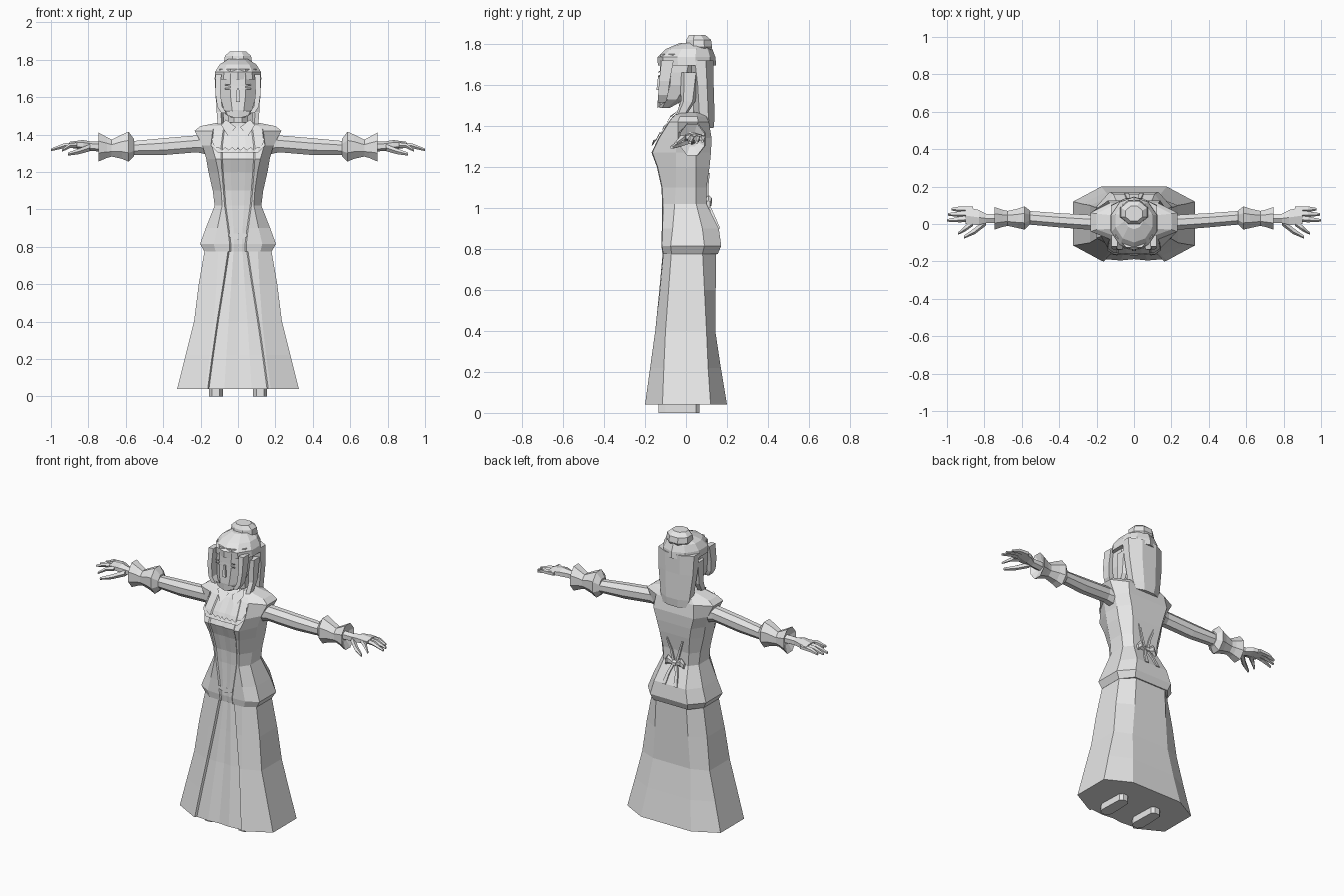
import bpy, bmesh, math

grey = bpy.data.materials.new("light grey")
grey.diffuse_color = (0.8, 0.8, 0.8, 1)


def make(name, verts, faces, mirror=False):
    bm = bmesh.new()
    vs = [bm.verts.new(v) for v in verts]
    for f in faces:
        bm.faces.new([vs[i] for i in f])
    bmesh.ops.recalc_face_normals(bm, faces=bm.faces)
    me = bpy.data.meshes.new(name)
    bm.to_mesh(me)
    bm.free()
    me.materials.append(grey)
    ob = bpy.data.objects.new(name, me)
    bpy.context.collection.objects.link(ob)
    if mirror:
        ob.modifiers.new("mirror", 'MIRROR')
    return ob


def loft(name, rings, mirror=False):
    n, verts = len(rings[0]), [v for r in rings for v in r]
    faces = [(i * n + j, i * n + (j + 1) % n, (i + 1) * n + (j + 1) % n, (i + 1) * n + j)
             for i in range(len(rings) - 1) for j in range(n)]
    faces += [tuple(range(n)), tuple(range(len(verts) - n, len(verts)))]
    return make(name, verts, faces, mirror)


def tube(name, rows, axis='z', n=8, mirror=False):
    """Loft of n-sided rings; each row is x, y, z, half width, half depth."""
    rings, k = [], 1 / math.cos(math.pi / n)
    for x, y, z, a, b in rows:
        ring = []
        for i in range(n):
            t = 2 * math.pi * (i + 0.5) / n
            c, s = a * k * math.cos(t), b * k * math.sin(t)
            ring.append((x, y + c, z + s) if axis == 'x' else (x + c, y + s, z))
        rings.append(ring)
    return loft(name, rings, mirror)


def garment(name, rows, inset):
    """Eight-sided cloth body with a recessed, pleated front panel."""
    rings = []
    for z, panel, wf, w, yf, ysf, ysb, yb in rows:
        half = [(panel * 0.45, yf + inset * 0.4), (panel - 0.007, yf + inset), (panel, yf),
                (wf, yf + 0.004), (w, ysf), (w, ysb), (wf, yb)]
        ring = [(0, yf + inset)] + half + [(0, yb)] + [(-x, y) for x, y in reversed(half)]
        rings.append([(x, y, z) for x, y in ring])
    return loft(name, rings)


# Long flared skirt: z, panel, front width, width, front, side front, side back, back
garment("skirt", [
    (0.04, 0.162, 0.175, 0.325, -0.20, -0.115, 0.12, 0.20),
    (0.22, 0.138, 0.15, 0.28, -0.175, -0.108, 0.108, 0.17),
    (0.40, 0.112, 0.13, 0.235, -0.15, -0.10, 0.10, 0.143),
    (0.60, 0.08, 0.115, 0.21, -0.13, -0.085, 0.09, 0.145),
    (0.80, 0.05, 0.105, 0.175, -0.112, -0.07, 0.08, 0.148)], 0.012)

# Fitted jacket with a flared hem
garment("jacket", [
    (0.775, 0.045, 0.12, 0.18, -0.115, -0.07, 0.08, 0.155),
    (0.815, 0.045, 0.13, 0.203, -0.12, -0.075, 0.09, 0.172),
    (0.90, 0.055, 0.11, 0.172, -0.118, -0.065, 0.08, 0.16),
    (1.02, 0.072, 0.085, 0.125, -0.116, -0.055, 0.05, 0.10),
    (1.10, 0.078, 0.09, 0.135, -0.12, -0.05, 0.05, 0.10),
    (1.20, 0.086, 0.105, 0.158, -0.142, -0.05, 0.05, 0.115),
    (1.27, 0.09, 0.12, 0.17, -0.168, -0.05, 0.05, 0.122),
    (1.34, 0.09, 0.14, 0.19, -0.135, -0.04, 0.055, 0.125),
    (1.42, 0.08, 0.13, 0.232, -0.085, -0.04, 0.06, 0.112),
    (1.445, 0.07, 0.11, 0.20, -0.065, -0.03, 0.055, 0.10),
    (1.465, 0.04, 0.065, 0.10, -0.04, -0.025, 0.045, 0.075)], 0.006)

# Pointed bodice front over the skirt
make("bodice_point", [(-0.05, -0.121, 0.87), (0.05, -0.121, 0.87), (0.045, -0.122, 0.85),
                      (0, -0.122, 0.835), (-0.045, -0.122, 0.85)], [(0, 1, 2, 3, 4)])

# Sleeves and flared cuffs
tube("sleeve", [(0.16, 0.01, 1.35, 0.05, 0.058), (0.22, 0.008, 1.35, 0.04, 0.045),
                (0.40, 0.02, 1.335, 0.038, 0.045), (0.58, 0.035, 1.327, 0.036, 0.036)], 'x', 8, True)
tube("cuff", [(0.555, 0.035, 1.33, 0.036, 0.045), (0.585, 0.032, 1.335, 0.062, 0.08),
              (0.62, 0.03, 1.335, 0.052, 0.065), (0.675, 0.03, 1.327, 0.04, 0.045),
              (0.70, 0.03, 1.33, 0.045, 0.055), (0.745, 0.03, 1.333, 0.06, 0.077),
              (0.725, 0.03, 1.335, 0.03, 0.035)], 'x', 8, True)

# Hands with splayed fingers
tube("palm", [(0.70, 0.03, 1.335, 0.025, 0.025), (0.79, 0.03, 1.338, 0.024, 0.022),
              (0.83, 0.035, 1.345, 0.04, 0.022), (0.90, 0.045, 1.345, 0.046, 0.014)], 'x', 6, True)
for i, (ye, xe, ze) in enumerate([(0.08, 0.975, 1.325), (0.052, 0.995, 1.32),
                                  (0.02, 1.0, 1.318), (-0.05, 0.94, 1.315)]):
    y0 = 0.08 - 0.024 * i
    tube("finger", [(0.86, y0, 1.343, 0.014, 0.012),
                    (0.93 - 0.03 * (i == 3), (y0 + ye) / 2, 1.34, 0.014, 0.011),
                    (xe, ye, ze, 0.006, 0.006)], 'x', 5, True)
tube("thumb", [(0.79, 0.015, 1.33, 0.018, 0.016), (0.85, -0.035, 1.31, 0.015, 0.013),
               (0.91, -0.07, 1.295, 0.007, 0.007)], 'x', 5, True)

# Neck, collar and head
tube("neck", [(0, 0.02, 1.42, 0.055, 0.05), (0, 0.01, 1.58, 0.05, 0.05)])
tube("head", [(0, -0.105, 1.487, 0.035, 0.025), (0, -0.07, 1.53, 0.075, 0.065),
              (0, -0.04, 1.60, 0.095, 0.09), (0, -0.035, 1.66, 0.10, 0.092),
              (0, -0.02, 1.75, 0.10, 0.105)])
tube("nose", [(0, -0.13, 1.575, 0.012, 0.014), (0, -0.13, 1.645, 0.006, 0.006)], 'z', 4)
for z, name in ((1.662, "eyebrow"), (1.642, "eye")):
    make(name, [(0.018, -0.133, z - 0.004), (0.07, -0.128, z), (0.068, -0.128, z + 0.007),
                (0.02, -0.133, z + 0.004)], [(0, 1, 2, 3)], True)

# Hair: cap, long back fall, bun and side locks
tube("hair_cap", [(0, 0.005, 1.695, 0.125, 0.135), (0, 0.002, 1.735, 0.122, 0.135),
                  (0, 0.015, 1.775, 0.098, 0.108), (0, 0.035, 1.805, 0.05, 0.06)], 'z', 10)
tube("back_hair", [(0, 0.105, 1.39, 0.08, 0.03), (0, 0.088, 1.44, 0.10, 0.052),
                   (0, 0.08, 1.60, 0.12, 0.055), (0, 0.07, 1.72, 0.124, 0.065)])
tube("hair_bun", [(0, 0.06, 1.76, 0.06, 0.055), (0, 0.063, 1.785, 0.075, 0.065),
                  (0, 0.062, 1.82, 0.07, 0.06), (0, 0.055, 1.843, 0.045, 0.04)])
tube("side_lock", [(0.10, 0.02, 1.66, 0.018, 0.04), (0.098, 0.01, 1.52, 0.016, 0.03),
                   (0.092, -0.03, 1.44, 0.016, 0.02), (0.075, -0.085, 1.37, 0.006, 0.008)],
     'z', 5, True)
tube("face_lock", [(0.105, -0.09, 1.72, 0.016, 0.03), (0.107, -0.105, 1.62, 0.014, 0.026),
                   (0.098, -0.112, 1.55, 0.013, 0.024), (0.075, -0.118, 1.515, 0.014, 0.02)],
     'z', 4, True)
# Band that frames the jaw
make("jaw_band", [(0.10, -0.10, 1.56), (0.065, -0.128, 1.525), (0, -0.138, 1.525),
                  (0, -0.138, 1.488), (0.055, -0.125, 1.50), (0.088, -0.09, 1.525)],
     [(0, 1, 4, 5), (1, 2, 3, 4)], True)

# Zigzag lace round the neckline
edge = [(0, -0.168, 1.305), (0.11, -0.163, 1.305), (0.145, -0.14, 1.34), (0.135, -0.085, 1.425)]
verts, faces = [], []
for (a, b), steps in zip(zip(edge, edge[1:]), (6, 2, 5)):
    for i in range(steps):
        t = i / steps
        p = [a[k] + (b[k] - a[k]) * t for k in range(3)]
        tip = 0.012 if len(verts) // 2 % 2 else 0.028
        verts += [(p[0], p[1], p[2]), (p[0] - 0.006, p[1] + 0.01, p[2] + tip)]
faces = [(i, i + 2, i + 3, i + 1) for i in range(0, len(verts) - 2, 2)]
make("lace", verts, faces, True)
# Pointed collar
make("collar", [(0.012, -0.078, 1.44), (0.05, -0.11, 1.385), (0.09, -0.075, 1.45),
                (0.065, -0.03, 1.48)], [(0, 1, 2, 3)], True)

# Ribbon bow at the back of the waist
tube("bow_knot", [(-0.014, 0.108, 1.02, 0.016, 0.016), (0.014, 0.108, 1.02, 0.016, 0.016)], 'x', 6)
tube("bow_loop", [(0.01, 0.108, 1.02, 0.008, 0.01), (0.045, 0.112, 1.035, 0.014, 0.024),
                  (0.065, 0.108, 1.015, 0.01, 0.018)], 'x', 6, True)
tube("bow_tail", [(0.008, 0.108, 1.02, 0.008, 0.006), (0.03, 0.135, 0.96, 0.009, 0.006),
                  (0.04, 0.162, 0.90, 0.012, 0.005)], 'z', 4, True)
tube("waist_tie", [(0.008, 0.106, 1.02, 0.008, 0.005), (0.03, 0.104, 1.10, 0.007, 0.005),
                   (0.055, 0.112, 1.17, 0.005, 0.004)], 'z', 4, True)

# Shoes
loft("shoe", [[(x + 0.118, y, z) for x, y in
               ((-0.038, -0.10), (-0.02, -0.133), (0.02, -0.133), (0.038, -0.10),
                (0.033, 0.05), (0.015, 0.066), (-0.015, 0.066), (-0.033, 0.05))]
              for z in (0, 0.06)], True)
